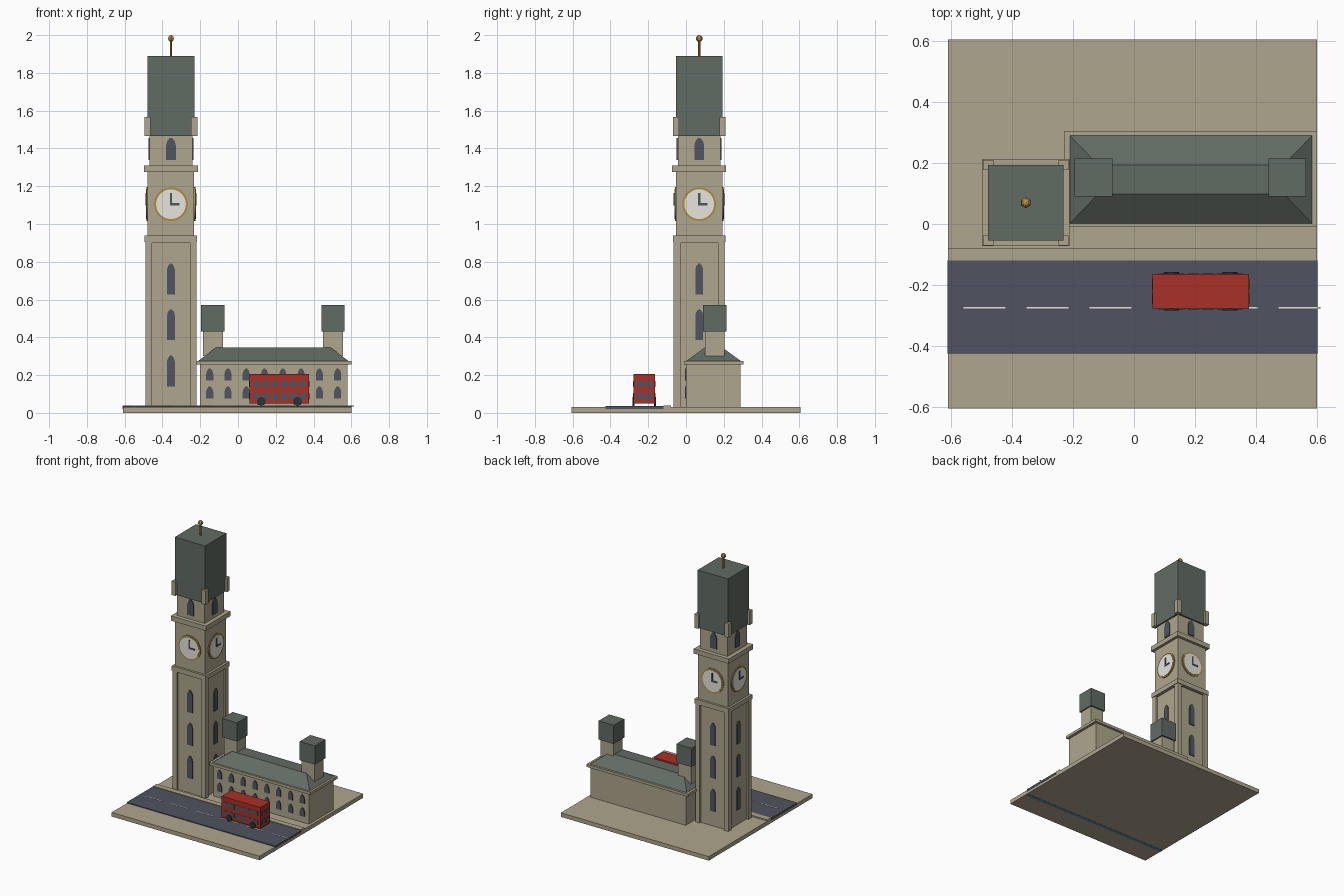
import bpy, bmesh, math
from mathutils import Matrix, Vector

cube = bpy.data.objects.get("Cube")
if cube:
    bpy.data.objects.remove(cube, do_unlink=True)


def material(name, r, g, b):
    m = bpy.data.materials.new(name)
    m.use_nodes = True
    m.diffuse_color = (r, g, b, 1)
    m.node_tree.nodes["Principled BSDF"].inputs["Base Color"].default_value = (r, g, b, 1)
    return m


STONE = material("sandstone", 0.43, 0.38, 0.27)
SLATE = material("slate green", 0.12, 0.145, 0.125)
ROAD = material("asphalt", 0.08, 0.088, 0.115)
GLASS = material("dark glass", 0.08, 0.09, 0.12)
WHITE = material("off white", 0.8, 0.78, 0.72)
GOLD = material("gold", 0.42, 0.27, 0.06)
RED = material("bus red", 0.4, 0.03, 0.02)
BLACK = material("black", 0.03, 0.03, 0.035)
BLUE = material("blue", 0.1, 0.25, 0.36)


def finish(name, bm, mat):
    bmesh.ops.recalc_face_normals(bm, faces=bm.faces)
    mesh = bpy.data.meshes.new(name)
    bm.to_mesh(mesh)
    bm.free()
    mesh.materials.append(mat)
    ob = bpy.data.objects.new(name, mesh)
    bpy.context.collection.objects.link(ob)
    return ob


def box(name, mat, x, y, z):
    """Box from (min, max) pairs."""
    bm = bmesh.new()
    bmesh.ops.create_cube(bm, size=1)
    for v in bm.verts:
        v.co = [(a + b) / 2 + c * (b - a) for c, (a, b) in zip(v.co, (x, y, z))]
    return finish(name, bm, mat)


def cylinder(name, mat, radius, depth, matrix, sides=24):
    bm = bmesh.new()
    bmesh.ops.create_cone(bm, cap_ends=True, segments=sides, radius1=radius,
                          radius2=radius, depth=depth, matrix=matrix)
    return finish(name, bm, mat)


def plate(name, mat, outline, frame, thick=0.006):
    """Flat panel in local xz, raised towards local -y, placed by frame."""
    bm = bmesh.new()
    face = bm.faces.new([bm.verts.new((x, 0, z)) for x, z in outline])
    new = bmesh.ops.extrude_face_region(bm, geom=[face])["geom"]
    bmesh.ops.translate(bm, vec=(0, -thick, 0),
                        verts=[v for v in new if isinstance(v, bmesh.types.BMVert)])
    bm.transform(frame)
    return finish(name, bm, mat)


def rect(x0, x1, z0, z1):
    return [(x0, z0), (x1, z0), (x1, z1), (x0, z1)]


def arch(x, half, z0, z1):
    """Window outline with a pointed head."""
    s = z1 - half * 1.5
    return [(x - half, z0), (x + half, z0), (x + half, s), (x + half * 0.75, s + half * 0.85),
            (x + half * 0.25, z1), (x - half * 0.25, z1),
            (x - half * 0.75, s + half * 0.85), (x - half, s)]


def disc(radius, z, sides=24):
    return [(radius * math.cos(math.tau * i / sides), z + radius * math.sin(math.tau * i / sides))
            for i in range(sides)]


# Ground, road and pavement
box("ground_slab", STONE, (-0.61, 0.6), (-0.605, 0.605), (0, 0.03))
box("road", ROAD, (-0.612, 0.602), (-0.425, -0.12), (0.02, 0.036))
box("pavement", STONE, (-0.61, 0.6), (-0.12, -0.08), (0.02, 0.04))
box("underside_strip", BLUE, (-0.61, 0.6), (-0.445, -0.42), (-0.001, 0.01))
for i in range(6):
    x = -0.56 + 0.207 * i
    box("road_dash", WHITE, (x, x + 0.138), (-0.278, -0.272), (0.034, 0.038))

# Clock tower
TX, TY = -0.355, 0.07


def tier(name, mat, half, z0, z1):
    return box(name, mat, (TX - half, TX + half), (TY - half, TY + half), (z0, z1))


tier("tower_shaft", STONE, 0.121, 0.03, 0.92)
tier("tower_panel_head", STONE, 0.133, 0.9, 0.93)
tier("tower_lower_cornice", STONE, 0.139, 0.905, 0.94)
tier("clock_stage", STONE, 0.123, 0.94, 1.28)
tier("tower_upper_cornice", STONE, 0.143, 1.275, 1.31)
tier("belfry", STONE, 0.113, 1.31, 1.47)
tier("tower_roof", SLATE, 0.124, 1.465, 1.89)
for sx in (-1, 1):
    for sy in (-1, 1):
        def corner(name, inner, outer, z):
            box(name, STONE, sorted((TX + sx * inner, TX + sx * outer)),
                sorted((TY + sy * inner, TY + sy * outer)), z)
        corner("tower_pilaster", 0.1, 0.135, (0.03, 0.92))
        corner("roof_pinnacle", 0.107, 0.14, (1.465, 1.567))

# Windows and clocks repeat on the four tower sides
for i in range(4):
    def side(dist):
        return (Matrix.Translation((TX, TY, 0)) @ Matrix.Rotation(i * math.pi / 2, 4, "Z")
                @ Matrix.Translation((0, -dist, 0)))
    for z in (0.14, 0.385, 0.627):
        plate("tower_window", GLASS, arch(0, 0.021, z, z + 0.163), side(0.121))
    plate("belfry_window", GLASS, arch(0, 0.026, 1.34, 1.456), side(0.113))
    plate("clock_rim", GOLD, disc(0.09, 1.105), side(0.123))
    plate("clock_face", WHITE, disc(0.079, 1.105), side(0.126))
    plate("clock_minute_hand", GLASS, rect(-0.006, 0.006, 1.099, 1.165), side(0.131), 0.004)
    plate("clock_hour_hand", GLASS, rect(-0.006, 0.045, 1.099, 1.111), side(0.131), 0.004)

# Finial
cylinder("finial_pole", GOLD, 0.006, 0.1, Matrix.Translation((TX, TY, 1.93)), 8)
bm = bmesh.new()
bmesh.ops.create_uvsphere(bm, u_segments=6, v_segments=6, radius=0.018,
                          matrix=Matrix.Translation((TX, TY, 1.982)))
finish("finial_ball", bm, GOLD)

# Long hall with hipped roof
box("hall_walls", STONE, (-0.2, 0.58), (0, 0.288), (0.03, 0.26))
box("hall_cornice", STONE, (-0.228, 0.6), (-0.01, 0.305), (0.255, 0.275))
bm = bmesh.new()
bmesh.ops.create_cube(bm, size=1)
for v in bm.verts:
    top = v.co.z > 0
    v.co = Vector((0.187 + (0.61 if top else 0.795) * v.co.x,
                   0.146 + (0.096 if top else 0.288) * v.co.y,
                   0.345 if top else 0.275))
finish("hall_roof", bm, SLATE)
for x in (-0.133, 0.503):
    box("turret_shaft", STONE, (x - 0.053, x + 0.053), (0.1, 0.205), (0.3, 0.44))
    box("turret_cap", SLATE, (x - 0.062, x + 0.062), (0.091, 0.215), (0.432, 0.57))
for i in range(8):
    for z in (0.077, 0.172):
        plate("hall_window", GLASS, arch(-0.15 + 0.0968 * i, 0.019, z, z + 0.063), Matrix())

# Double-decker bus
BX, BY, BL, BW = 0.219, -0.221, 0.158, 0.057
box("bus_body", RED, (BX - BL, BX + BL), (BY - BW, BY + BW), (0.05, 0.205))
for turn in (0, 1):
    spin = Matrix.Translation((BX, BY, 0)) @ Matrix.Rotation(turn * math.pi, 4, "Z")
    flank = spin @ Matrix.Translation((0, -BW, 0))
    end = spin @ Matrix.Rotation(math.pi / 2, 4, "Z") @ Matrix.Translation((0, -BL, 0))
    for z in (0.072, 0.136):
        for i in range(6):
            x = (i - 2.5) * 0.048
            plate("bus_side_window", GLASS, rect(x - 0.018, x + 0.018, z, z + 0.034), flank, 0.002)
        for x in (-0.023, 0.023):
            plate("bus_end_window", GLASS, rect(x - 0.018, x + 0.018, z, z + 0.032), end, 0.002)
for x in (0.123, 0.315):
    for y in (BY - BW, BY + BW):
        cylinder("bus_wheel", BLACK, 0.024, 0.012, Matrix.Translation((x, y, 0.06))
                 @ Matrix.Rotation(math.pi / 2, 4, "X"), 12)
